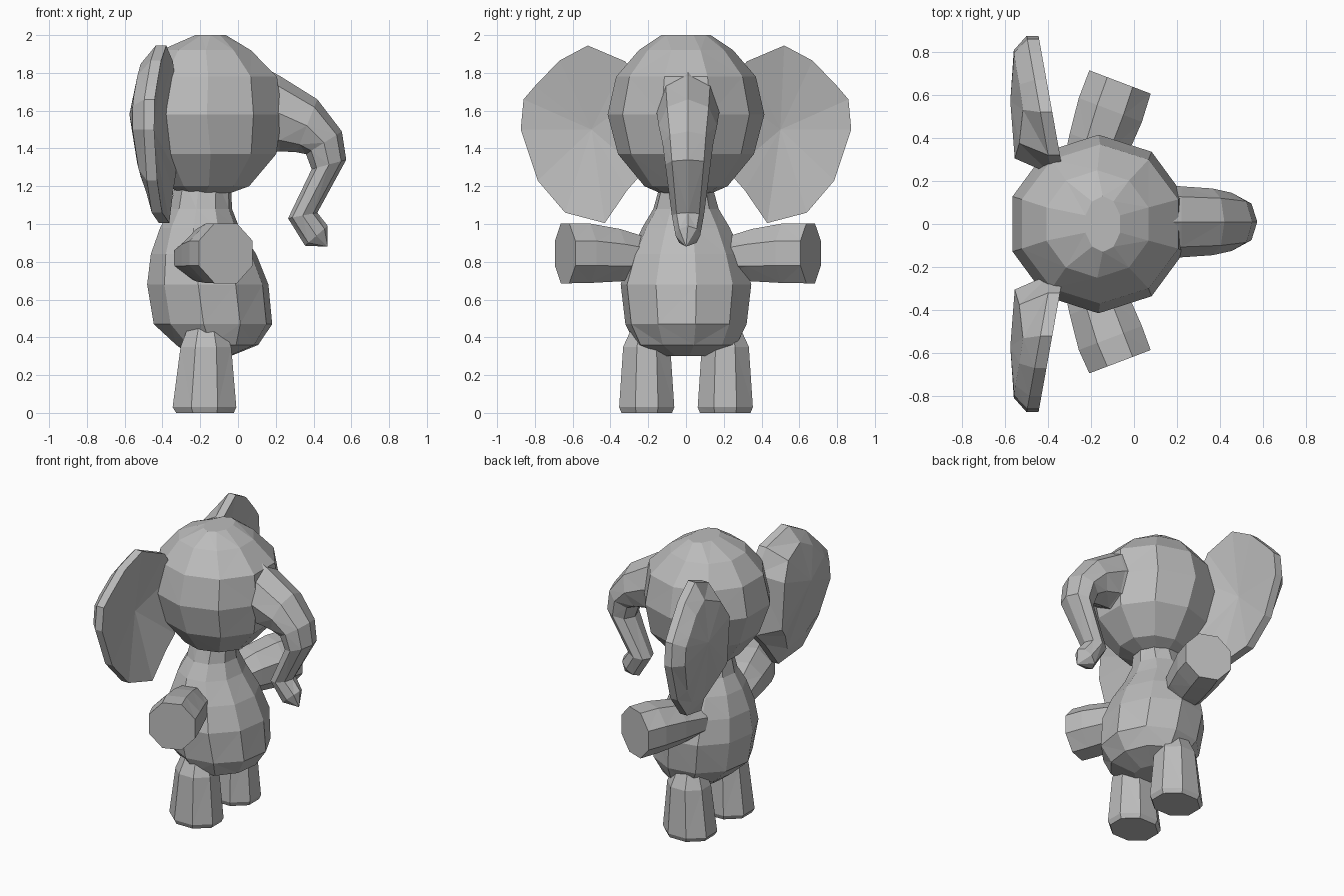
import bpy, bmesh
from math import sin, cos, pi
from mathutils import Vector

cube = bpy.data.objects.get("Cube")
if cube:
    bpy.data.objects.remove(cube, do_unlink=True)

grey = bpy.data.materials.new("soft_grey")
grey.use_nodes = True
colour = (0.5, 0.5, 0.5, 1)
grey.diffuse_color = colour
grey.node_tree.nodes["Principled BSDF"].inputs["Base Color"].default_value = colour


def ring(centre, u, v, sides=8, turn=0.5):
    """Points of an ellipse spanned by the half axes u and v."""
    angles = [2 * pi * (i + turn) / sides for i in range(sides)]
    return [Vector(centre) + Vector(u) * cos(a) + Vector(v) * sin(a) for a in angles]


def loft(name, rings, tips=(None, None)):
    """Skin the rings with facets; close each end with a cap or a fan to a tip."""
    bm = bmesh.new()
    rows = [[bm.verts.new(p) for p in r] for r in rings]
    n = len(rows[0])
    for a, b in zip(rows, rows[1:]):
        for i in range(n):
            j = (i + 1) % n
            bm.faces.new((a[i], a[j], b[j], b[i]))
    for row, tip in zip((rows[0], rows[-1]), tips):
        if tip is None:
            bm.faces.new(row)
        else:
            t = bm.verts.new(tip)
            for i in range(n):
                bm.faces.new((row[i], row[(i + 1) % n], t))
    bmesh.ops.recalc_face_normals(bm, faces=bm.faces)
    bmesh.ops.triangulate(bm, faces=[f for f in bm.faces if len(f.verts) == 4])
    mesh = bpy.data.meshes.new(name)
    bm.to_mesh(mesh)
    bm.free()
    mesh.materials.append(grey)
    bpy.context.collection.objects.link(bpy.data.objects.new(name, mesh))


def stack(name, levels, sides=10, turn=0.5, y=0):
    """Loft level rings given as height, back x, front x, half width."""
    loft(name, [ring(((b + f) / 2, y, z), ((f - b) / 2, 0, 0), (0, w, 0), sides, turn)
                for z, b, f, w in levels])


# Head: broad faceted ball, fullest at the cheeks
stack("head", [(1.165, -0.31, -0.03, 0.14), (1.2, -0.38, 0.07, 0.22), (1.37, -0.51, 0.22, 0.36),
               (1.58, -0.585, 0.255, 0.415), (1.78, -0.54, 0.225, 0.37),
               (1.92, -0.42, 0.08, 0.25), (2.0, -0.23, -0.06, 0.13)])

# Trunk: outer x, z, inner x, z, half width
trunk = [(0.08, 1.86, 0.08, 1.36, 0.18), (0.22, 1.785, 0.22, 1.385, 0.165),
         (0.42, 1.66, 0.31, 1.38, 0.155), (0.55, 1.49, 0.36, 1.37, 0.135),
         (0.573, 1.34, 0.39, 1.29, 0.12), (0.42, 1.06, 0.265, 1.03, 0.085),
         (0.475, 0.99, 0.355, 0.885, 0.065)]
rings = []
for ox, oz, ix, iz, w in trunk:
    half = Vector((ox - ix, 0, oz - iz)) / 2
    rings.append(ring(((ox + ix) / 2, 0.01, (oz + iz) / 2), half, (0, w, 0), 8, 0))
loft("trunk", rings, (None, (0.475, 0.0, 0.88)))

# Body with neck
stack("body", [(0.3, -0.25, -0.04, 0.12), (0.36, -0.33, 0.11, 0.27), (0.47, -0.45, 0.185, 0.325),
               (0.68, -0.485, 0.165, 0.35), (0.84, -0.465, 0.1, 0.3), (0.98, -0.415, 0.01, 0.235),
               (1.08, -0.36, -0.03, 0.175), (1.24, -0.33, -0.035, 0.13)], turn=0.25)

# Ear outline: y, z
outline = [(0.23, 1.7), (0.32, 1.86), (0.52, 1.945), (0.67, 1.865), (0.8, 1.73), (0.86, 1.66),
           (0.875, 1.5), (0.785, 1.23), (0.64, 1.06), (0.43, 1.005), (0.31, 1.18), (0.23, 1.27)]

for side, label in ((1, "left"), (-1, "right")):
    # Ears: front rim, rear rim, bulging back, and a hollow front
    front = [Vector((-0.335 - 0.18 * (y - 0.27), side * y, z)) for y, z in outline]
    rear = [p + Vector((-0.055, 0, 0)) for p in front]
    back = []
    for y, z in outline:
        by, bz = 0.57 + (y - 0.57) * 0.78, 1.5 + (z - 1.5) * 0.78
        back.append(Vector((-0.56 + 0.5 * (bz - 1.55) ** 2, side * by, bz)))
    loft(label + "_ear", [front, rear, back],
         ((-0.45, side * 0.5, 1.5), (-0.575, side * 0.57, 1.58)))

    # Arms: thick stubs that reach sideways and forwards
    across = Vector((0.935, -0.355 * side, 0))
    end = side * 0.65 + 0.01
    arm = [((-0.22, side * 0.2, 0.82), 0.135, 0.11), ((-0.165, side * 0.37, 0.835), 0.155, 0.15),
           ((-0.11, side * 0.53, 0.845), 0.17, 0.17), ((-0.065, end, 0.845), 0.165, 0.172)]
    loft(label + "_arm", [ring(c, across * r, (0, 0, h)) for c, r, h in arm])

    # Legs: tapered stubs with a small bevel at the sole
    stack(label + "_leg", [(0.0, -0.34, -0.01, 0.145), (0.03, -0.36, 0.005, 0.158),
                           (0.35, -0.315, -0.025, 0.135), (0.46, -0.27, -0.07, 0.08)],
          sides=8, y=side * 0.208)
